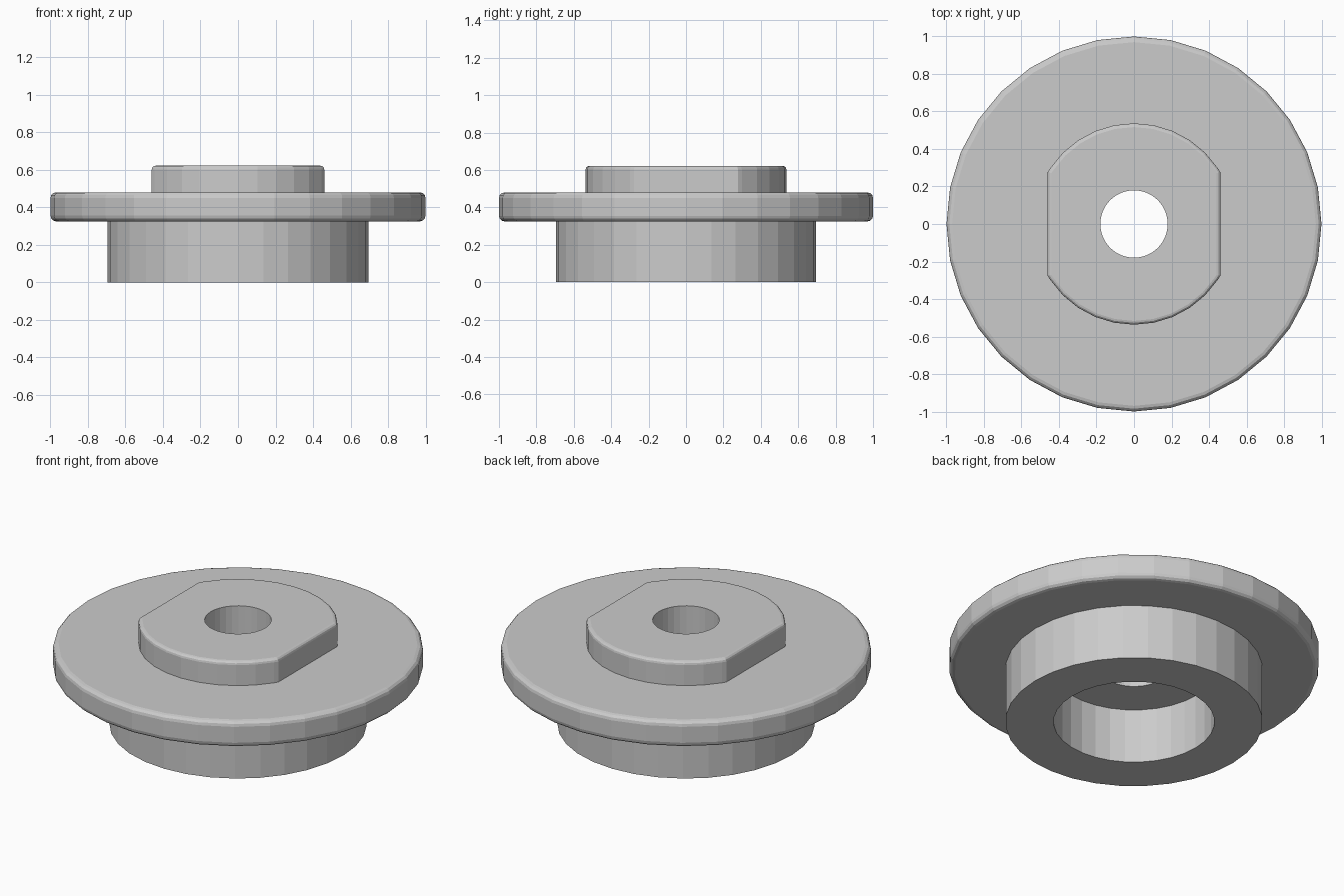
import bpy
import bmesh
from math import cos, sin, tau, sqrt

cube = bpy.data.objects.get("Cube")
if cube:
    bpy.data.objects.remove(cube, do_unlink=True)

SIDES = 32

grey = bpy.data.materials.new("plain grey")
grey.use_nodes = True
grey.diffuse_color = (0.6, 0.6, 0.6, 1)
grey.node_tree.nodes["Principled BSDF"].inputs["Base Color"].default_value = (0.6, 0.6, 0.6, 1)


def circle(radius):
    return [(radius * cos(tau * i / SIDES), radius * sin(tau * i / SIDES)) for i in range(SIDES)]


def flatted_circle(radius, flat):
    """Circle cut by two flats at x = +-flat, with vertices exactly on the corners."""
    points = circle(radius)
    corner = sqrt(radius ** 2 - flat ** 2)
    widest = max(abs(y) for x, y in points if abs(x) > flat)
    return [(flat if x > 0 else -flat, y * corner / widest) if abs(x) > flat else (x, y)
            for x, y in points]


def ring(name, outer, hole_radius, bottom, top, round_top=0, round_bottom=0):
    """Closed tube between an outer outline and a round hole, with rounded outer rims."""
    bm = bmesh.new()
    inner = circle(hole_radius)
    loops = [[bm.verts.new((x, y, z)) for x, y in outline]
             for outline, z in ((outer, bottom), (outer, top), (inner, top), (inner, bottom))]
    for k, loop in enumerate(loops):
        above = loops[(k + 1) % len(loops)]
        for i in range(SIDES):
            j = (i + 1) % SIDES
            bm.faces.new((loop[i], loop[j], above[j], above[i]))
    bmesh.ops.recalc_face_normals(bm, faces=bm.faces)
    for loop, size in ((loops[1], round_top), (loops[0], round_bottom)):
        if size:
            rim = [bm.edges.get((loop[i], loop[i - 1])) for i in range(SIDES)]
            bmesh.ops.bevel(bm, geom=rim, offset=size, segments=3, profile=0.5, affect='EDGES')
    mesh = bpy.data.meshes.new(name)
    bm.to_mesh(mesh)
    bm.free()
    mesh.materials.append(grey)
    obj = bpy.data.objects.new(name, mesh)
    bpy.context.collection.objects.link(obj)
    return obj


# Lower collar with its wide bore
ring("collar", circle(0.695), 0.435, 0, 0.325)

# Wide flange with rounded rims
ring("flange", circle(1.0), 0.18, 0.325, 0.48, 0.03, 0.03)

# Raised boss with two flats
ring("flatted_boss", flatted_circle(0.537, 0.46), 0.18, 0.48, 0.622, round_top=0.02)
